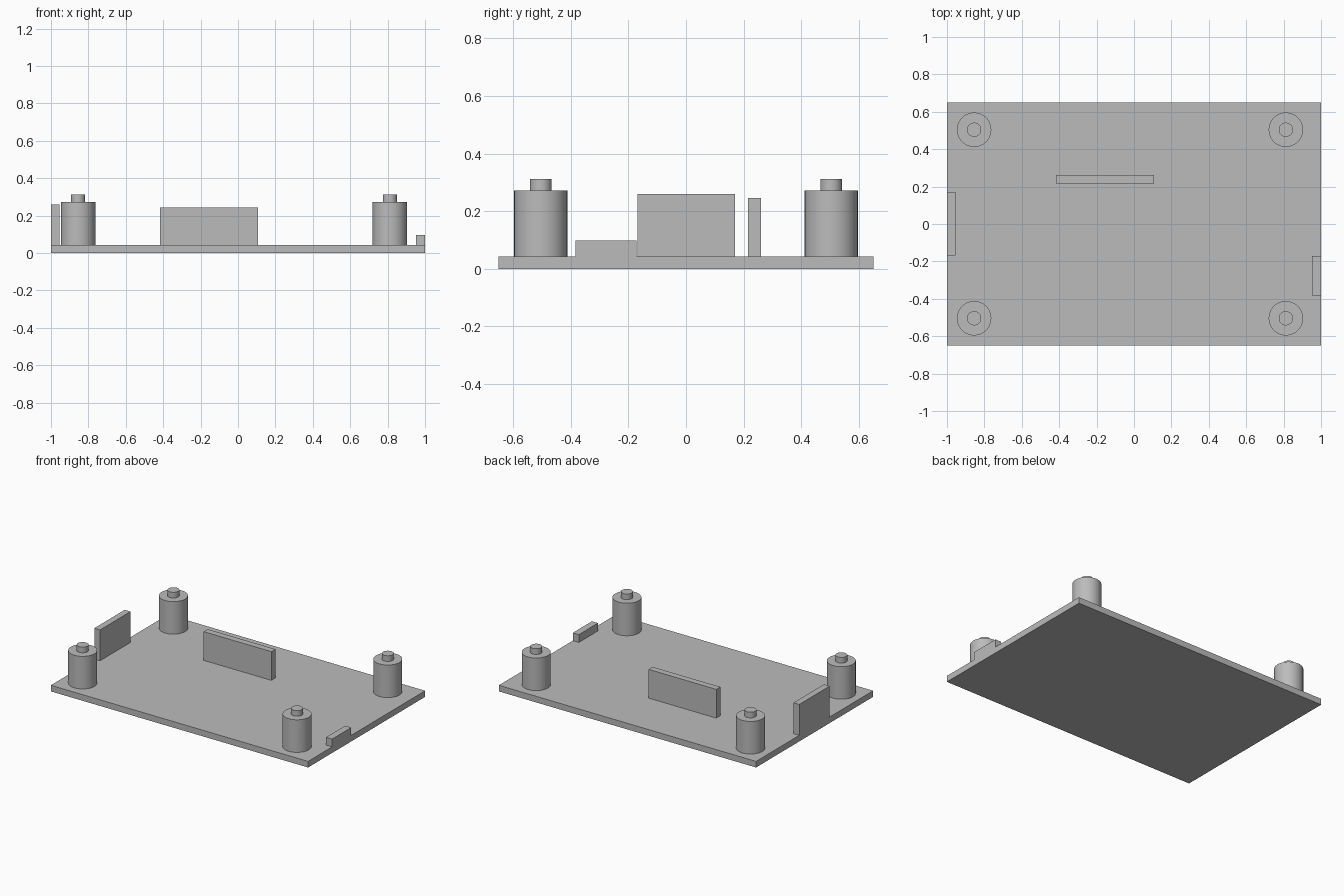
import bpy
import math

cube = bpy.data.objects.get("Cube")
if cube:
    bpy.data.objects.remove(cube, do_unlink=True)

# Single grey plastic
grey = bpy.data.materials.new("grey_plastic")
grey.use_nodes = True
colour = (0.5, 0.5, 0.5, 1)
grey.diffuse_color = colour
grey.node_tree.nodes["Principled BSDF"].inputs["Base Color"].default_value = colour

PLATE_TOP = 0.043
POST_TOP = 0.272
PIN_TOP = 0.312


def box(name, x, y, z):
    """Box spanning the given (min, max) ranges."""
    spans = (x, y, z)
    bpy.ops.mesh.primitive_cube_add(size=1, location=[(a + b) / 2 for a, b in spans])
    obj = bpy.context.object
    obj.name = name
    obj.scale = [b - a for a, b in spans]
    bpy.ops.object.transform_apply(location=False, rotation=False, scale=True)
    obj.data.materials.append(grey)


def cylinder(name, x, y, radius, bottom, top):
    """Upright smooth cylinder with sharp rims."""
    bpy.ops.mesh.primitive_cylinder_add(
        vertices=48, radius=radius, depth=top - bottom,
        location=(x, y, (bottom + top) / 2))
    obj = bpy.context.object
    obj.name = name
    obj.data.materials.append(grey)
    bpy.ops.object.shade_smooth_by_angle(angle=math.radians(30))


# Base plate and upright tabs
box("base_plate", (-1, 1), (-0.65, 0.65), (0, PLATE_TOP))
box("right_edge_panel", (-1, -0.955), (-0.168, 0.17), (PLATE_TOP, 0.26))
box("centre_panel", (-0.418, 0.108), (0.216, 0.261), (PLATE_TOP, 0.245))
box("left_edge_tab", (0.953, 1), (-0.383, -0.171), (PLATE_TOP, 0.098))

# Corner posts with locating pins
for side, x in (("right", -0.855), ("left", 0.812)):
    for end, y in (("front", -0.504), ("back", 0.504)):
        cylinder(f"{end}_{side}_post", x, y, 0.092, PLATE_TOP, POST_TOP)
        cylinder(f"{end}_{side}_pin", x, y, 0.038, POST_TOP, PIN_TOP)
